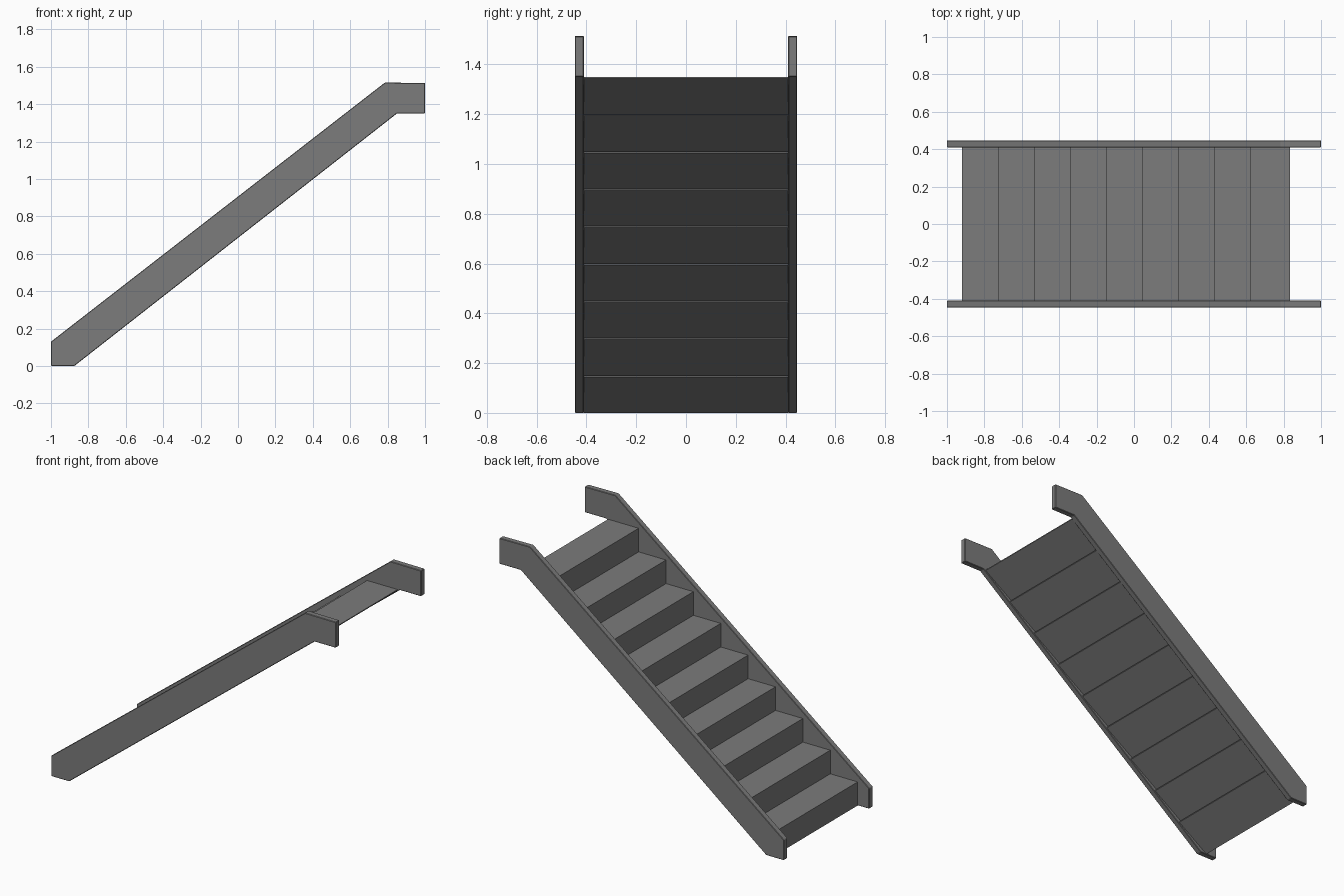
import bpy
import bmesh

cube = bpy.data.objects.get("Cube")
if cube:
    bpy.data.objects.remove(cube)

grey = bpy.data.materials.new("dark_grey")
grey.use_nodes = True
colour = (0.2, 0.2, 0.2, 1)
grey.diffuse_color = colour
grey.node_tree.nodes["Principled BSDF"].inputs["Base Color"].default_value = colour


def extrude_profile(name, profile, y0, y1):
    """Extrude an x-z outline from y0 to y1."""
    bm = bmesh.new()
    face = bm.faces.new([bm.verts.new((x, y0, z)) for x, z in profile])
    ext = bmesh.ops.extrude_face_region(bm, geom=[face])
    moved = [v for v in ext["geom"] if isinstance(v, bmesh.types.BMVert)]
    bmesh.ops.translate(bm, verts=moved, vec=(0, y1 - y0, 0))
    bmesh.ops.recalc_face_normals(bm, faces=bm.faces)
    mesh = bpy.data.meshes.new(name)
    bm.to_mesh(mesh)
    bm.free()
    mesh.materials.append(grey)
    obj = bpy.data.objects.new(name, mesh)
    bpy.context.collection.objects.link(obj)
    return obj


STEPS, RISE, RUN = 9, 0.15, 0.1925
START, DEPTH, LIP = -0.92, 0.215, 0.006
INNER, OUTER = 0.41, 0.447

# Side stringers, with a level foot and a level top end
stringer = [(-1, 0), (-0.875, 0), (0.85, 1.35), (1, 1.35),
            (1, 1.513), (0.785, 1.515), (-1, 0.13)]
for side, s in (("left", 1), ("right", -1)):
    rail = extrude_profile(side + "_stringer", stringer, s * INNER, s * OUTER)
    bevel = rail.modifiers.new("edge_bevel", "BEVEL")
    bevel.width = 0.003
    bevel.segments = 1

# Wedge steps: tread, riser and sloping underside with a thin back lip
for i in range(STEPS):
    x, z = START + i * RUN, i * RISE
    wedge = [(x, z), (x + DEPTH, z + RISE - LIP),
             (x + DEPTH, z + RISE), (x, z + RISE)]
    extrude_profile(f"step_{i + 1}", wedge, -INNER, INNER)
